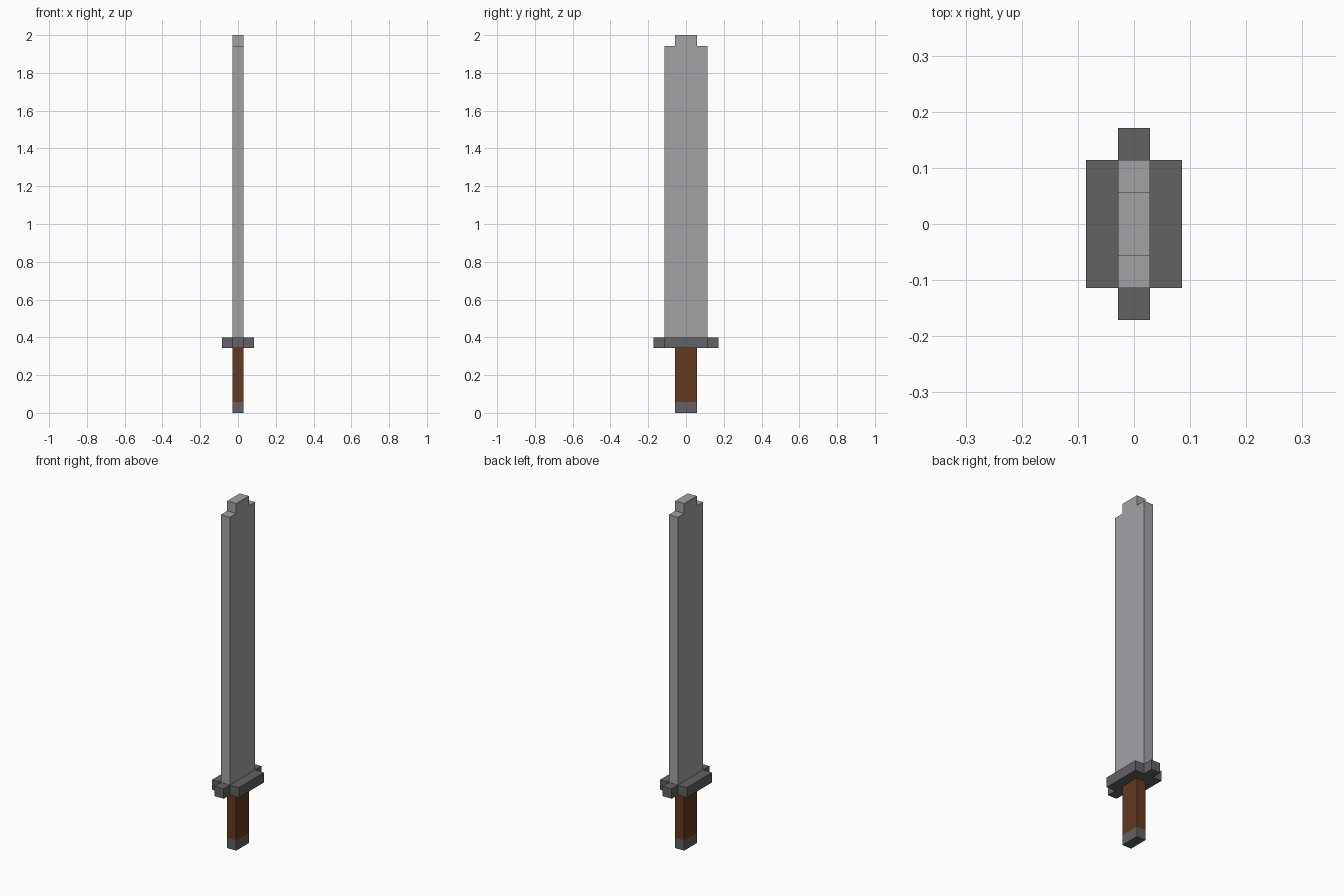
import bpy
import bmesh
from mathutils import Vector

U = 2 / 35  # one block of the model's grid

cube = bpy.data.objects.get("Cube")
if cube:
    bpy.data.objects.remove(cube, do_unlink=True)


def material(name, rgb):
    mat = bpy.data.materials.new(name)
    mat.use_nodes = True
    colour = (*rgb, 1)
    mat.diffuse_color = colour
    mat.node_tree.nodes["Principled BSDF"].inputs["Base Color"].default_value = colour
    return mat


def prism(name, outline, start, depth, mat):
    """Extrude a flat outline (in blocks) along the depth vector."""
    bm = bmesh.new()
    verts = [bm.verts.new((Vector(p) + Vector(start)) * U) for p in outline]
    face = bm.faces.new(verts)
    result = bmesh.ops.extrude_face_region(bm, geom=[face], use_keep_orig=True)
    moved = [g for g in result["geom"] if isinstance(g, bmesh.types.BMVert)]
    bmesh.ops.translate(bm, verts=moved, vec=Vector(depth) * U)
    bmesh.ops.recalc_face_normals(bm, faces=bm.faces)
    mesh = bpy.data.meshes.new(name)
    bm.to_mesh(mesh)
    bm.free()
    mesh.materials.append(mat)
    obj = bpy.data.objects.new(name, mesh)
    bpy.context.collection.objects.link(obj)
    return obj


def mirrored(half):
    """Close a half outline by reflecting it across y = 0."""
    return half + [(x, -y, z) for x, y, z in reversed(half)]


steel = material("light_steel", (0.36, 0.363, 0.38))
iron = material("dark_iron", (0.127, 0.120, 0.127))
wood = material("brown_wood", (0.130, 0.041, 0.0144))

# Grip and pommel share one rectangular section
grip = mirrored([(-0.5, 1, 0), (0.5, 1, 0)])
prism("pommel", grip, (0, 0, 0), (0, 0, 1), iron)
prism("handle", grip, (0, 0, 1), (0, 0, 5), wood)

# Cross-shaped guard
guard = mirrored([(1.5, 2, 0), (0.5, 2, 0), (0.5, 3, 0),
                  (-0.5, 3, 0), (-0.5, 2, 0), (-1.5, 2, 0)])
# reflection pairs the last point with its mirror, closing the loop
prism("guard", guard, (0, 0, 6), (0, 0, 1), iron)

# Flat blade with a stepped tip
blade = mirrored([(0, 2, 7), (0, 2, 34), (0, 1, 34), (0, 1, 35)])
prism("blade", blade, (-0.5, 0, 0), (1, 0, 0), steel)
